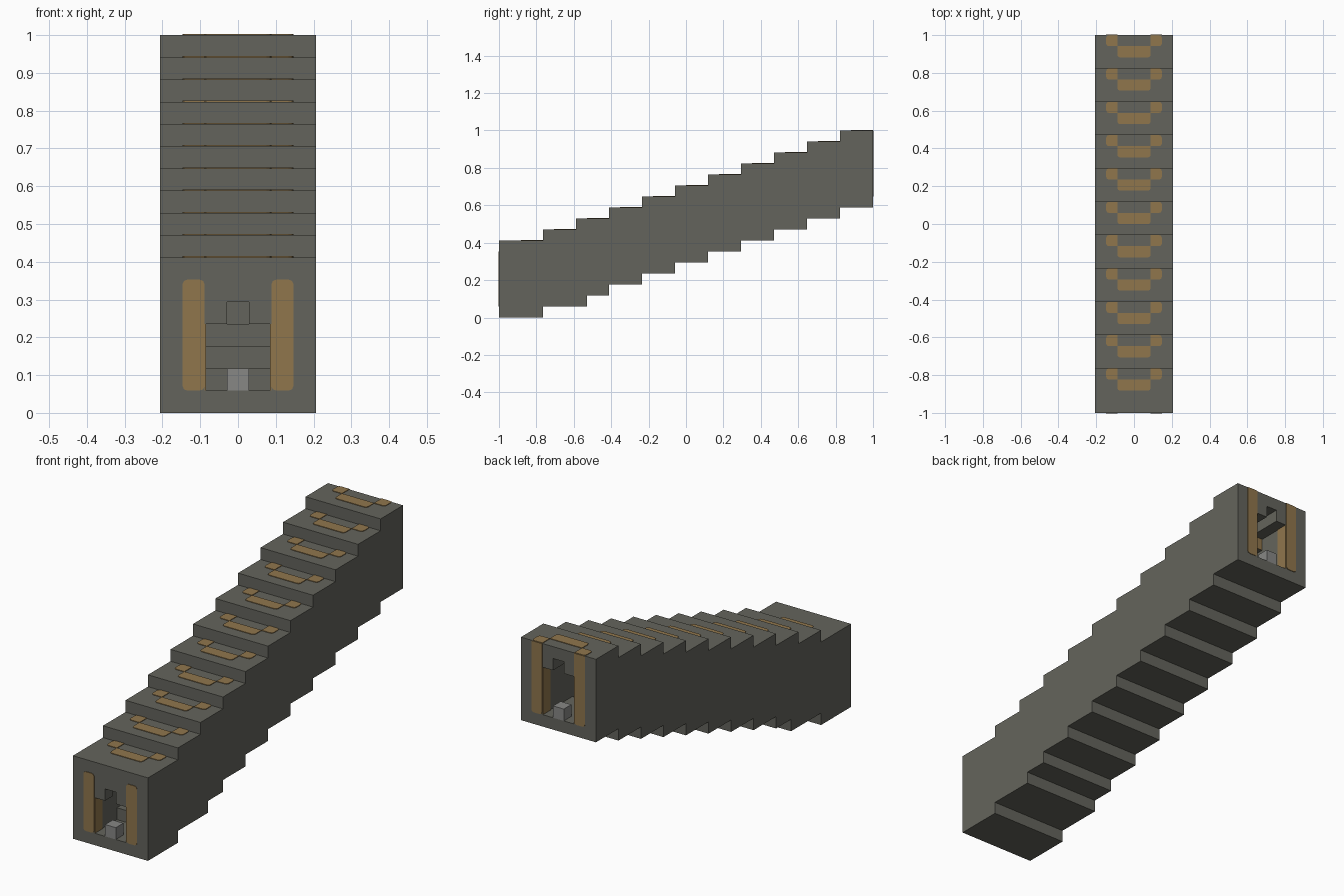
import bpy, bmesh

cube = bpy.data.objects.get("Cube")
if cube:
    bpy.data.objects.remove(cube, do_unlink=True)

U = 1 / 17           # one grid block
THICK = 0.05         # painted plate thickness, in blocks


def material(name, rgb):
    m = bpy.data.materials.new(name)
    m.use_nodes = True
    m.diffuse_color = (*rgb, 1)
    bsdf = m.node_tree.nodes["Principled BSDF"]
    bsdf.inputs["Base Color"].default_value = (*rgb, 1)
    bsdf.inputs["Roughness"].default_value = 0.9
    return m


STONE = material("dark stone grey", (0.127, 0.127, 0.107))
TAN = material("tan", (0.279, 0.181, 0.073))
LIGHT = material("light grey", (0.242, 0.242, 0.235))


def prism(name, outline, axis, start, end, mat):
    """Extrude a 2D outline (in blocks) along the given axis."""
    bm = bmesh.new()

    def place(p, t):
        c = list(p)
        c.insert(axis, t)
        return bm.verts.new(((c[0] - 3.5) * U, (c[1] - 17) * U, c[2] * U))

    a = [place(p, start) for p in outline]
    b = [place(p, end) for p in outline]
    bm.faces.new(a)
    bm.faces.new(b[::-1])
    for i in range(len(a)):
        j = (i + 1) % len(a)
        bm.faces.new((a[j], a[i], b[i], b[j]))
    bmesh.ops.recalc_face_normals(bm, faces=bm.faces)
    mesh = bpy.data.meshes.new(name)
    bm.to_mesh(mesh)
    bm.free()
    mesh.materials.append(mat)
    ob = bpy.data.objects.new(name, mesh)
    bpy.context.scene.collection.objects.link(ob)
    return ob


def stairs(level, first, count, begin=0, end=34):
    """Stair line rising one block every three, first riser at `first`."""
    pts = [(begin, level)]
    for i in range(count):
        y = first + 3 * i
        pts += [(y, level + i), (y, level + i + 1)]
    return pts + [(end, level + count)]


def rounded(x0, y0, x1, y1, corners="abcd", r=0.22):
    """Rectangle with chosen corners softened, counted from lower left."""
    pts = []
    k = r * 0.3
    for c, x, y, sx, sy in (("a", x0, y0, 1, 1), ("b", x1, y0, -1, 1),
                            ("c", x1, y1, -1, -1), ("d", x0, y1, 1, -1)):
        if c in corners:
            arc = [(x, y + sy * r), (x + sx * k, y + sy * k), (x + sx * r, y)]
            pts += arc if c in "ac" else arc[::-1]
        else:
            pts.append((x, y))
    return pts


# Stepped body
underside = [(0, 0), (4, 0), (4, 1), (8, 1), (8, 2), (10, 2)] + stairs(3, 13, 7, 10)
body = prism("stair_tunnel_body", underside + stairs(7, 4, 10)[::-1], 0, 0, 7, STONE)

# Passage running through the body, with a central ceiling slot
floor = stairs(1, 3, 10, -1, 35)
cutters = [
    prism("passage_cutter", floor + stairs(4, 1, 11, -1, 35)[::-1], 0, 2, 5, STONE),
    prism("slot_cutter", floor + stairs(5, 1, 11, -1, 35)[::-1], 0, 3, 4, STONE),
]
for cutter in cutters:
    cutter.hide_render = True
    mod = body.modifiers.new("cut", "BOOLEAN")
    mod.operation = "DIFFERENCE"
    mod.solver = "EXACT"
    mod.object = cutter
bpy.context.view_layer.update()
cut_mesh = bpy.data.meshes.new_from_object(
    body.evaluated_get(bpy.context.evaluated_depsgraph_get()))
body.modifiers.clear()
body.data = cut_mesh
for cutter in cutters:
    bpy.data.objects.remove(cutter, do_unlink=True)

# Light blocks on the floor at both ends
prism("front_floor_block", [(3, 1), (4, 1), (4, 2), (3, 2)], 1, 0, 1, LIGHT)
prism("back_floor_block", [(3, 11), (4, 11), (4, 12), (3, 12)], 1, 33, 34, LIGHT)

# Painted stripes beside the openings, and painted jambs inside them
for side, x, wall, inward in (("right", 1, 2, 1), ("left", 5, 5, -1)):
    prism(f"front_stripe_{side}", rounded(x, 1, x + 1, 6), 1, -THICK, 0, TAN)
    prism(f"back_stripe_{side}", rounded(x, 11, x + 1, 17, "ab"), 1, 34, 34 + THICK, TAN)
    inner = wall + inward * THICK
    prism(f"front_jamb_{side}", [(0, 1), (1, 1), (1, 4), (0, 4)], 0, wall, inner, TAN)
    prism(f"back_jamb_{side}", [(33, 11), (34, 11), (34, 15), (33, 15)], 0, wall, inner, TAN)
    # Ceiling drop behind the back opening
    x0 = 2 if side == "right" else 4
    prism(f"back_ceiling_drop_{side}", [(x0, 14), (x0 + 1, 14), (x0 + 1, 15), (x0, 15)],
          1, 31, 31 + THICK, TAN)

# Painted bracket on every tread
for i in range(11):
    y, z = 4 + 3 * i, 7 + i
    top = z + THICK
    prism(f"tread_bar_{i}", rounded(2, y - 2, 5, y - 1, "ab"), 2, z, top, TAN)
    prism(f"tread_ear_right_{i}", rounded(1, y - 1, 2, y, "ad"), 2, z, top, TAN)
    prism(f"tread_ear_left_{i}", rounded(5, y - 1, 6, y, "bc"), 2, z, top, TAN)
